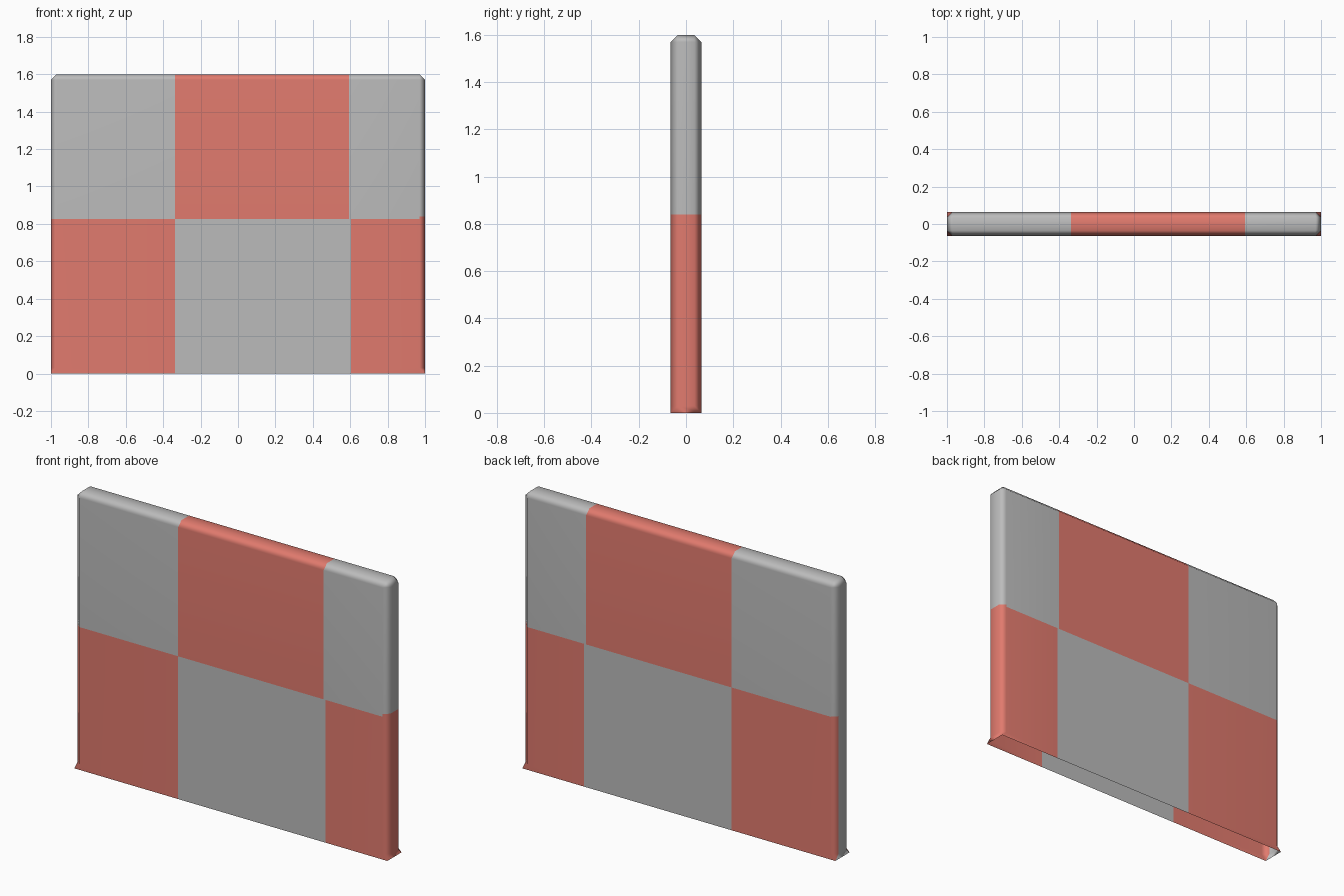
import bpy, bmesh, math
from mathutils import Vector

if "Cube" in bpy.data.objects:
    bpy.data.objects.remove(bpy.data.objects["Cube"])

HX, HY, H, B = 1.0, 0.065, 1.6, 0.03      # half width, half depth, height, bevel


def material(name, rgb):
    m = bpy.data.materials.new(name)
    m.diffuse_color = (*rgb, 1)
    m.use_nodes = True
    m.node_tree.nodes["Principled BSDF"].inputs["Base Color"].default_value = m.diffuse_color
    return m


def ring(bm, z, hx, hy, bx, by):
    """Eight-point outline with cut corners (cuts of zero give a rectangle)."""
    pts = [(hx, by), (bx, hy), (-bx, hy), (-hx, by),
           (-hx, -by), (-bx, -hy), (bx, -hy), (hx, -by)]
    return [bm.verts.new((x, y, z)) for x, y in pts]


# Bevelled panel shell, open underneath, with pointed bevel ends at the foot
bm = bmesh.new()
ix, iy = HX - B, HY - B
rings = [ring(bm, 0, HX, HY, HX, HY), ring(bm, B, HX, HY, ix, iy),
         ring(bm, H - B, HX, HY, ix, iy), ring(bm, H, ix, iy, ix, iy)]
for a, b in zip(rings, rings[1:]):
    for i in range(8):
        j = (i + 1) % 8
        bm.faces.new((a[i], a[j], b[j], b[i]))
bm.faces.new(rings[-1])
bmesh.ops.remove_doubles(bm, verts=bm.verts, dist=1e-5)
bmesh.ops.dissolve_degenerate(bm, edges=bm.edges, dist=1e-5)
# merge the coplanar bands so the big faces are single polygons
bmesh.ops.dissolve_limit(bm, angle_limit=0.01, verts=bm.verts, edges=bm.edges)
bmesh.ops.recalc_face_normals(bm, faces=bm.faces)

# Cut the lines of the checker pattern
for axis, pos in ((0, -0.337), (0, 0.593), (0, 0.605), (2, 0.825), (2, 0.84)):
    no = Vector((0, 0, 0))
    no[axis] = 1
    bmesh.ops.bisect_plane(bm, geom=bm.verts[:] + bm.edges[:] + bm.faces[:],
                           plane_co=no * pos, plane_no=no)

# Colour rule: alternate red and grey; the left end stays grey
for f in bm.faces:
    f.smooth = True
    c = f.calc_center_median()
    upper = c.z > (0.84 if c.x > ix else 0.825)
    if upper:
        red = -0.337 < c.x < 0.593
    else:
        red = (c.x < -0.337 or c.x > 0.605) and f.normal.x > -0.95
    f.material_index = int(red)

me = bpy.data.meshes.new("wall_panel")
bm.to_mesh(me)
bm.free()
panel = bpy.data.objects.new("wall_panel", me)
bpy.context.collection.objects.link(panel)
me.materials.append(material("grey", (0.5, 0.5, 0.5)))
me.materials.append(material("salmon red", (0.75, 0.195, 0.155)))

# Soft bevels, flat large faces
bpy.context.view_layer.objects.active = panel
panel.select_set(True)
bpy.ops.object.shade_smooth_by_angle(angle=math.radians(60))
wn = panel.modifiers.new("weighted_normals", 'WEIGHTED_NORMAL')
wn.keep_sharp = True
